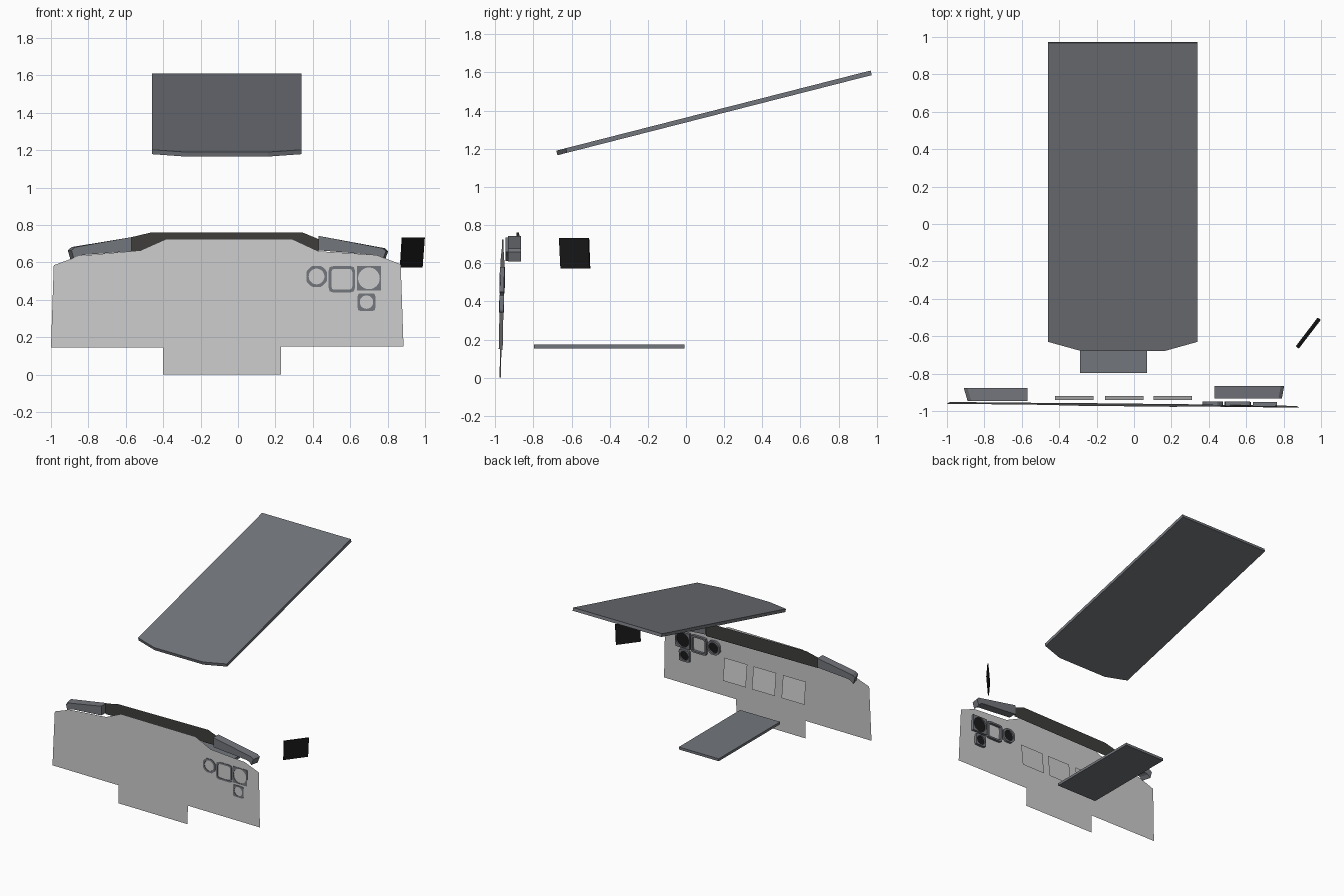
import bpy, bmesh
from math import sin, cos, pi
from mathutils import Vector

if "Cube" in bpy.data.objects:
    bpy.data.objects.remove(bpy.data.objects["Cube"])


def material(name, v):
    m = bpy.data.materials.new(name)
    m.diffuse_color = (*v, 1)
    m.use_nodes = True
    m.node_tree.nodes["Principled BSDF"].inputs["Base Color"].default_value = m.diffuse_color
    return m


BLACK = material("black", (0.01, 0.01, 0.01))
DARK = material("dark_trim", (0.05, 0.048, 0.045))
SLATE = material("slate", (0.17, 0.18, 0.2))


def make(name, verts, faces, mat=None, fix=True):
    me = bpy.data.meshes.new(name)
    bm = bmesh.new()
    vs = [bm.verts.new(v) for v in verts]
    for f in faces:
        bm.faces.new([vs[i] for i in f])
    if fix:
        bmesh.ops.recalc_face_normals(bm, faces=bm.faces)
    bm.to_mesh(me)
    bm.free()
    ob = bpy.data.objects.new(name, me)
    bpy.context.collection.objects.link(ob)
    if mat:
        me.materials.append(mat)
    return ob


def prism(name, a, b, mat=None):
    """Solid between two matching outlines."""
    n = len(a)
    sides = [(i, (i + 1) % n, n + (i + 1) % n, n + i) for i in range(n)]
    return make(name, a + b, [tuple(range(n)), tuple(range(n, 2 * n))] + sides, mat)


def panel_y(x, z):
    # the panel leans back a little and is turned slightly
    return -0.975 + 0.02 * z - 0.011 * x


# instrument panel: thin sheet
outline = [(-0.40, 0), (0.23, 0), (0.23, 0.15), (0.885, 0.15), (0.87, 0.59),
           (0.74, 0.64), (0.43, 0.66), (0.29, 0.725), (-0.385, 0.725),
           (-0.52, 0.665), (-0.57, 0.66), (-0.85, 0.635), (-0.89, 0.62),
           (-0.985, 0.585), (-1.0, 0.145), (-0.40, 0.145)]
make("instrument_panel", [(x, panel_y(x, z), z) for x, z in outline],
     [range(len(outline))], fix=False)

# dark hood strip behind the panel top
strip = [(-0.57, 0.65), (0.43, 0.65), (0.43, 0.725), (0.345, 0.76),
         (-0.465, 0.76), (-0.57, 0.735)]
make("hood_strip", [(x, -0.88 + 0.016 * x, z) for x, z in strip],
     [range(len(strip))], DARK, fix=False)


# hood end pods with drooping tips
def pod(name, pts, y0, y1, tip):
    mid = sum(p[0] for p in pts) / len(pts)
    front = [(x - tip if abs(x) > abs(mid) else x, y0, z) for x, z in pts]
    back = [(x, y1, z) for x, z in pts]
    prism(name, front, back, SLATE)


pod("hood_pod_left", [(-0.57, 0.735), (-0.89, 0.682), (-0.91, 0.665), (-0.895, 0.612),
                      (-0.87, 0.632), (-0.85, 0.64), (-0.57, 0.66)], -0.945, -0.877, -0.02)
pod("hood_pod_right", [(0.43, 0.742), (0.785, 0.676), (0.803, 0.66), (0.785, 0.61),
                       (0.765, 0.632), (0.74, 0.64), (0.43, 0.665)], -0.932, -0.866, 0.012)


# instrument bezels
def reach(t, h, k):
    c, s = abs(cos(t)), abs(sin(t))
    return min(h / max(c, s), h * k / (c + s))


def bezel(name, cx, cz, h, k, inner, square=False):
    n = 32
    angles = [2 * pi * i / n for i in range(n)]
    out = [reach(t, h, k) for t in angles]
    inn = [reach(t, inner, 1.85) if square else inner for t in angles]
    verts = []
    for radii, dy in ((out, -0.004), (out, 0.02), (inn, 0.02), (inn, -0.004)):
        for t, r in zip(angles, radii):
            x, z = cx + r * cos(t), cz + r * sin(t)
            verts.append((x, panel_y(x, z) + dy, z))
    faces = [(r * n + i, r * n + (i + 1) % n, (r + 1) % 4 * n + (i + 1) % n, (r + 1) % 4 * n + i)
             for r in range(4) for i in range(n)]
    make(name, verts, faces, SLATE)
    if not square:
        # black dial seen from behind
        pts = [(cx + inner * cos(t), cz + inner * sin(t)) for t in angles]
        make(name + "_dial", [(x, panel_y(x, z) + 0.008, z) for x, z in pts],
             [range(n)[::-1]], BLACK, fix=False)


bezel("bezel_small_left", 0.42, 0.525, 0.055, 1.5, 0.042)
bezel("bezel_square", 0.555, 0.51, 0.07, 1.85, 0.056, True)
bezel("bezel_large", 0.70, 0.515, 0.065, 2.0, 0.058)
bezel("bezel_small_low", 0.687, 0.388, 0.047, 1.85, 0.036)

# three tilted display screens behind the panel
for i, x in enumerate((-0.32, -0.053, 0.208)):
    make(f"display_{i + 1}", [(x + 0.103, -0.92, 0.30), (x - 0.103, -0.92, 0.30),
                              (x - 0.103, -0.94, 0.48), (x + 0.103, -0.94, 0.48)],
         [(0, 1, 2, 3)], fix=False)

# sloping overhead slab with clipped front corners
slab = [(-0.28, -0.68), (0.16, -0.68), (0.34, -0.63), (0.34, 0.968), (-0.46, 0.968), (-0.46, -0.63)]
slope = (1.61 - 1.19) / (0.968 + 0.68)
top = [(x, y, 1.19 + slope * (y + 0.68)) for x, y in slab]
prism("overhead_slab", top, [(x, y + 0.006, z - 0.024) for x, y, z in top], SLATE)

# low shelf
shelf = [(-0.29, -0.797), (0.07, -0.797), (0.07, -0.007), (-0.29, -0.007)]
prism("low_shelf", [(x, y, 0.153) for x, y in shelf], [(x, y, 0.173) for x, y in shelf], SLATE)

# black side screen, turned and leaning
normal = Vector((0.77, -0.63, 0)) * 0.004
screen = [Vector(p) for p in ((0.868, -0.656, 0.572), (0.984, -0.504, 0.572),
                              (0.996, -0.51, 0.733), (0.878, -0.664, 0.733))]
prism("side_screen", [p - normal for p in screen], [p + normal for p in screen], BLACK)
